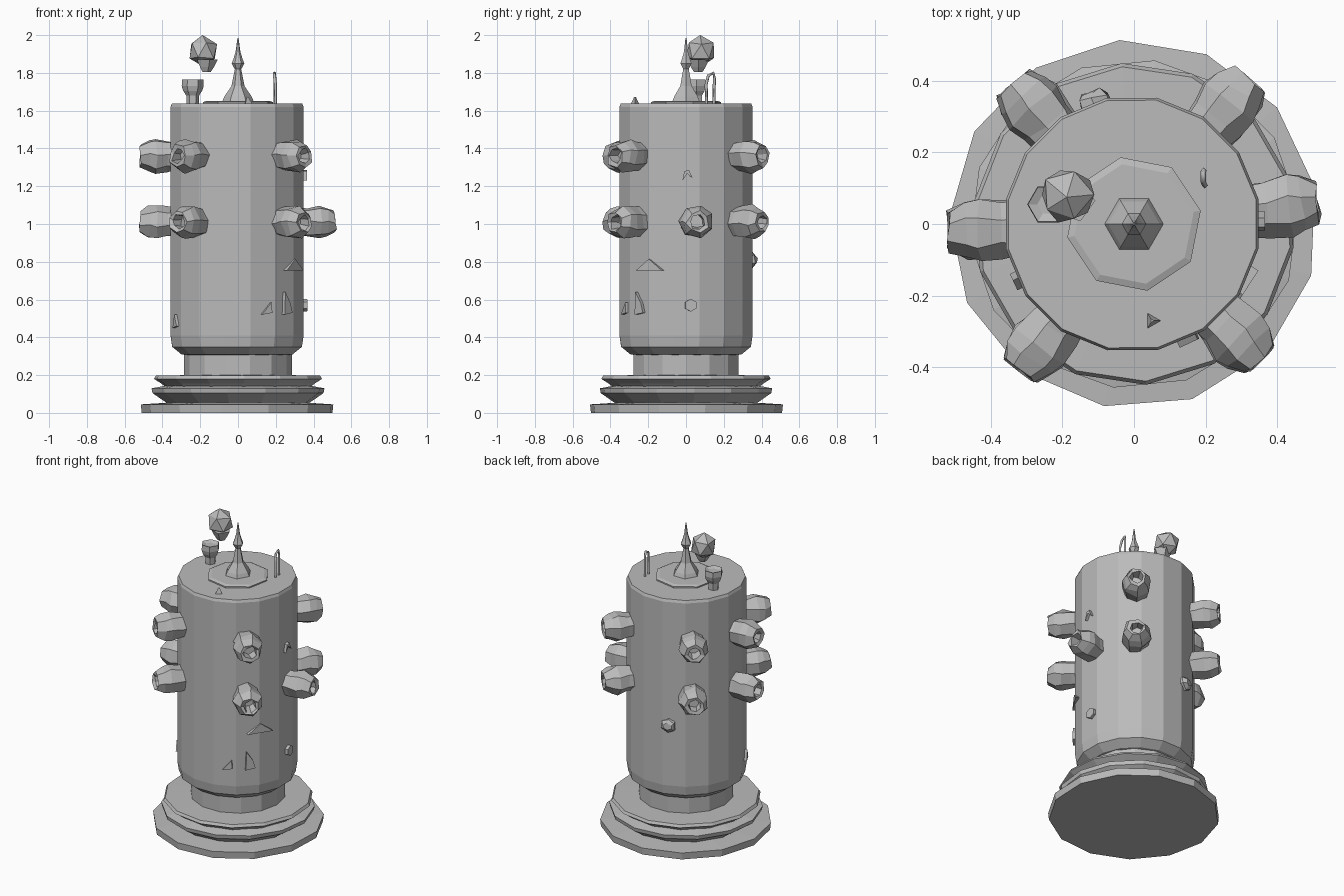
import bpy, bmesh, math, random
from mathutils import Vector, Matrix

if "Cube" in bpy.data.objects:
    bpy.data.objects.remove(bpy.data.objects["Cube"])

random.seed(4)
stone = bpy.data.materials.new("grey stone")
stone.diffuse_color = (0.5, 0.5, 0.5, 1)
stone.use_nodes = True
stone.node_tree.nodes["Principled BSDF"].inputs["Base Color"].default_value = stone.diffuse_color


def finish(bm, name, matrix=None, jitter=0.0):
    for v in bm.verts:
        v.co += Vector([random.uniform(-jitter, jitter) for _ in range(3)])
    if matrix:
        bm.transform(matrix)
    bmesh.ops.recalc_face_normals(bm, faces=bm.faces)
    me = bpy.data.meshes.new(name)
    bm.to_mesh(me)
    bm.free()
    me.materials.append(stone)
    ob = bpy.data.objects.new(name, me)
    bpy.context.collection.objects.link(ob)
    return ob


def lathe(name, profile, sides, matrix=None, jitter=0.0, turn=0.0):
    """Closed turned shape from (radius, height) pairs, capped at both ends."""
    bm = bmesh.new()
    rings = []
    for r, z in profile:
        rings.append([bm.verts.new((r * math.cos(turn + 2 * math.pi * i / sides),
                                    r * math.sin(turn + 2 * math.pi * i / sides), z))
                      for i in range(sides)])
    for a, b in zip(rings, rings[1:]):
        for i in range(sides):
            j = (i + 1) % sides
            bm.faces.new((a[i], a[j], b[j], b[i]))
    bm.faces.new(rings[0][::-1])
    bm.faces.new(rings[-1])
    return finish(bm, name, matrix, jitter)


def outward(angle, radius, z):
    """Frame on the drum wall: local z points away from the axis, local x up."""
    a = math.radians(angle)
    out = Vector((math.cos(a), math.sin(a), 0))
    side = Vector((-out.y, out.x, 0))
    m = Matrix((Vector((0, 0, 1)), side, out)).transposed().to_4x4()
    m.translation = out * radius + Vector((0, 0, z))
    return m


def shard(name, points, thickness, matrix):
    """Thin chip with the given outline."""
    bm = bmesh.new()
    f = bm.faces.new([bm.verts.new((x, y, -0.02)) for x, y in points])
    ext = bmesh.ops.extrude_face_region(bm, geom=[f])
    for v in ext["geom"]:
        if isinstance(v, bmesh.types.BMVert):
            v.co.z = thickness
    return finish(bm, name, matrix)


# stepped base
lathe("base_plate", [(0.51, 0), (0.515, 0.045), (0.36, 0.055)], 13, turn=0.2)
lathe("base_lower_ring", [(0.36, 0.04), (0.39, 0.06), (0.455, 0.105), (0.46, 0.13), (0.38, 0.145)],
      14, turn=0.1)
lathe("base_upper_ring", [(0.38, 0.13), (0.41, 0.155), (0.45, 0.18), (0.44, 0.197), (0.27, 0.2)],
      14, turn=0.3)
lathe("neck", [(0.285, 0.19), (0.285, 0.32)], 14)

# main drum
lathe("drum", [(0.27, 0.305), (0.30, 0.31), (0.35, 0.35), (0.359, 0.41), (0.359, 1.62),
               (0.352, 1.637)], 16, Matrix.Translation((-0.005, 0, 0)), turn=0.2)
lathe("top_plate", [(0.19, 1.62), (0.19, 1.645), (0.17, 1.652)], 8, turn=0.2)

# centre spike with a small knob
lathe("spike", [(0.085, 1.645), (0.072, 1.675), (0.035, 1.73), (0.017, 1.82), (0.034, 1.85),
                (0.024, 1.875), (0.013, 1.91), (0.003, 1.985)], 6)

# barrel studs with hollow ends
stud_profile = [(0.075, -0.04), (0.08, 0.02), (0.09, 0.08), (0.082, 0.12), (0.058, 0.165),
                (0.04, 0.16), (0.034, 0.10)]
for angle, levels in ((182, (1.01, 1.36)), (7, (1.01,)), (131, (1.01, 1.36)), (52, (1.01, 1.36)),
                      (232, (1.01, 1.36)), (-47, (1.01, 1.36))):
    for z in levels:
        lathe("stud", stud_profile, 7, outward(angle, 0.352, z), 0.007, random.uniform(0, 1))

# floating boulder above a small cup
bm = bmesh.new()
bmesh.ops.create_icosphere(bm, subdivisions=1, radius=0.083)
bmesh.ops.dissolve_limit(bm, angle_limit=0.2, verts=bm.verts, edges=bm.edges)
boulder = finish(bm, "boulder", Matrix.Translation((-0.185, 0.08, 1.918)), 0.006)
lathe("boulder_tip", [(0.024, 1.805), (0.04, 1.83), (0.06, 1.87)], 5,
      Matrix.Translation((-0.168, 0.065, 0)))
lathe("cup", [(0.032, 1.625), (0.034, 1.68), (0.05, 1.705), (0.058, 1.73), (0.056, 1.765),
              (0.03, 1.755)], 6, Matrix.Translation((-0.24, 0.055, 0)))

# bent hook on the rim
curve = bpy.data.curves.new("hook", "CURVE")
curve.dimensions = "3D"
curve.bevel_depth = 0.008
curve.bevel_resolution = 0
curve.use_fill_caps = True
path = [(0.195, 0.148, 1.63), (0.195, 0.150, 1.77), (0.193, 0.145, 1.80),
        (0.193, 0.118, 1.785), (0.198, 0.107, 1.74), (0.198, 0.108, 1.63)]
sp = curve.splines.new("POLY")
sp.points.add(len(path) - 1)
for p, co in zip(sp.points, path):
    p.co = (*co, 1)
curve.materials.append(stone)
bpy.context.collection.objects.link(bpy.data.objects.new("hook", curve))

# chips and bumps on the drum wall (local x is up, local y is sideways)
hexagon = [(0.034 * math.cos(math.radians(a)), 0.034 * math.sin(math.radians(a)))
           for a in range(0, 360, 60)]
shard("right_boss", hexagon, 0.012, outward(4, 0.355, 0.57))
shard("front_chip", [(-0.03, -0.03), (-0.02, 0.03), (0.035, 0.025)], 0.012, outward(-65, 0.355, 0.55))
shard("front_flap", [(-0.06, -0.03), (-0.05, 0.03), (0.0, 0.015), (0.06, -0.025)], 0.012,
      outward(-43, 0.355, 0.58))
shard("shelf_chip", [(-0.025, -0.08), (-0.025, 0.08), (0.035, 0.0)], 0.01, outward(-33, 0.352, 0.78))
shard("left_chip", [(-0.04, -0.02), (-0.03, 0.03), (0.03, 0.0)], 0.018, outward(205, 0.355, 0.49))
shard("right_arch", [(-0.03, -0.025), (0.02, -0.015), (0.025, 0.01), (-0.02, 0.03), (0.008, 0.0)],
      0.01, outward(1, 0.355, 1.26))
lathe("back_boss", [(0.05, -0.02), (0.045, 0.015), (0.025, 0.035)], 6,
      outward(108, 0.355, 0.81), 0.006)

# loose chip lying on the top
lathe("top_chip", [(0.028, 1.63), (0.006, 1.672)], 3, Matrix.Translation((0.05, -0.27, 0)))
